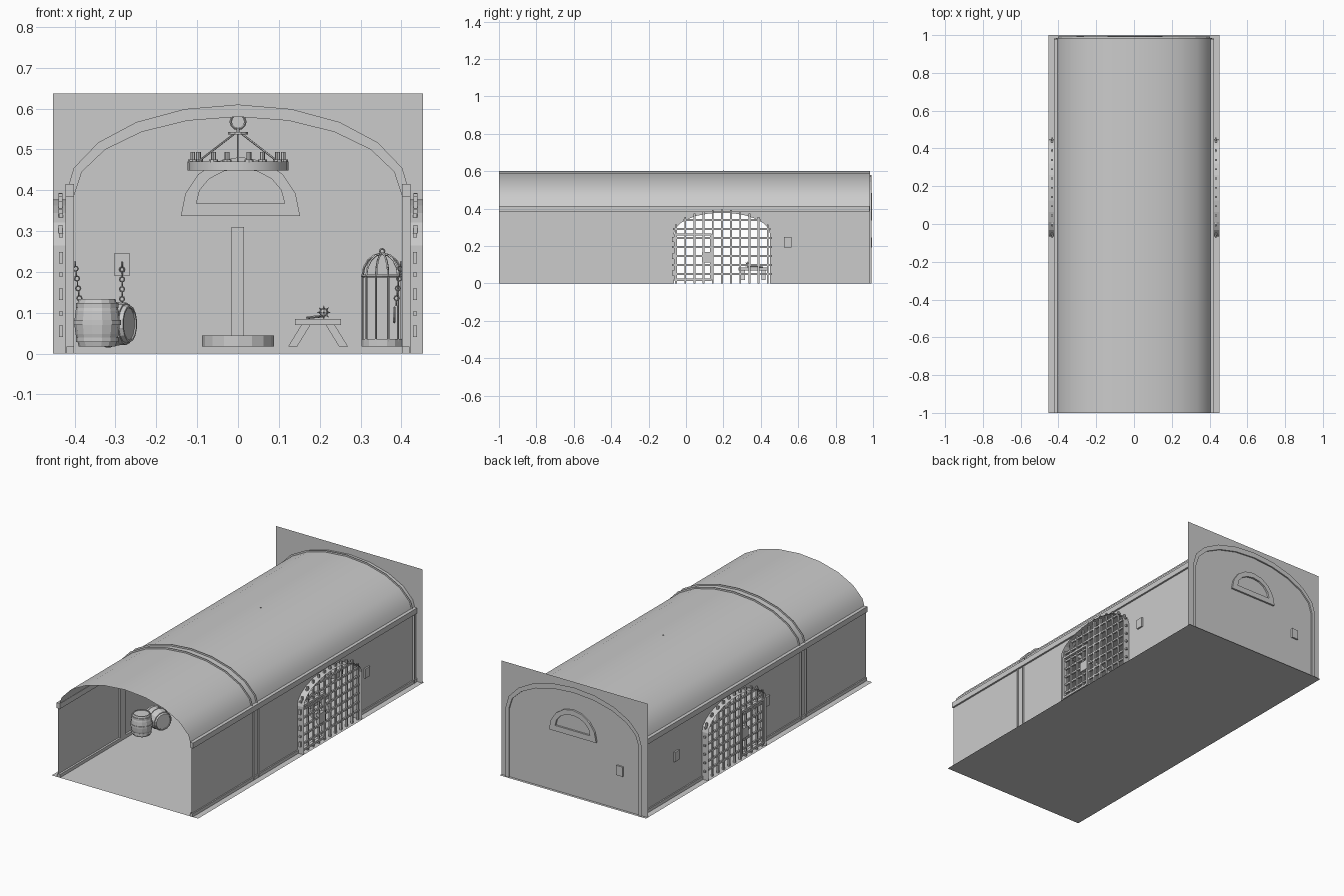
import bpy, bmesh, math
from mathutils import Vector, Matrix

if "Cube" in bpy.data.objects:
    bpy.data.objects.remove(bpy.data.objects["Cube"])
pi = math.pi

def mesh(name, verts, faces, smooth=False):
    me = bpy.data.meshes.new(name)
    me.from_pydata([tuple(v) for v in verts], [], faces)
    ob = bpy.data.objects.new(name, me)
    bpy.context.collection.objects.link(ob)
    if smooth:
        bpy.context.view_layer.objects.active = ob
        ob.select_set(True)
        bpy.ops.object.shade_smooth_by_angle(angle=math.radians(35))
        ob.select_set(False)
    return ob

def strip(name, loops, smooth=False, closed=False):
    n = len(loops[0])
    verts = [v for l in loops for v in l]
    faces = []
    for a in range(len(loops) if closed else len(loops) - 1):
        b = (a + 1) % len(loops)
        for i in range(n - 1):
            faces.append((a*n+i, a*n+i+1, b*n+i+1, b*n+i))
    return mesh(name, verts, faces, smooth)

class Part:
    """Collects simple solids into one object."""
    def __init__(self, name):
        self.name, self.v, self.f = name, [], []
    def add(self, v, f):
        o = len(self.v)
        self.v += [Vector(p) for p in v]
        self.f += [tuple(i + o for i in q) for q in f]
    def box(self, x0, x1, y0, y1, z0, z1):
        self.add([(x, y, z) for x in (x0, x1) for y in (y0, y1) for z in (z0, z1)],
                 [(0,1,3,2), (4,6,7,5), (0,4,5,1), (2,3,7,6), (0,2,6,4), (1,5,7,3)])
    def lathe(self, prof, n, mat):
        v = [mat @ Vector((r*math.cos(2*pi*i/n), r*math.sin(2*pi*i/n), z))
             for r, z in prof for i in range(n)]
        f = [(k*n+i, k*n+(i+1) % n, (k+1)*n+(i+1) % n, (k+1)*n+i)
             for k in range(len(prof)-1) for i in range(n)]
        f += [tuple(reversed(range(n))), tuple(range((len(prof)-1)*n, len(prof)*n))]
        self.add(v, f)
    def rod(self, a, b, r, n=6, r2=None):
        a, b = Vector(a), Vector(b)
        m = Matrix.Translation(a) @ (b-a).to_track_quat('Z', 'Y').to_matrix().to_4x4()
        self.lathe([(r, 0), (r if r2 is None else r2, (b-a).length)], n, m)
    def ring(self, c, R, r, rot, n=10, m=4, sz=1):
        M = Matrix.Translation(c) @ rot
        v = []
        for i in range(n):
            for j in range(m):
                d = R + r*math.cos(2*pi*j/m)
                v.append(M @ Vector((d*math.cos(2*pi*i/n), sz*d*math.sin(2*pi*i/n), r*math.sin(2*pi*j/m))))
        self.add(v, [(i*m+j, (i+1) % n*m+j, (i+1) % n*m+(j+1) % m, i*m+(j+1) % m)
                     for i in range(n) for j in range(m)])
    def done(self, smooth=False):
        return mesh(self.name, self.v, self.f, smooth)

def section(w, top, y, spring=.385, foot=0.0, n=10):
    arch = [(w*math.cos(pi*i/n), y, spring + (top-spring)*math.sin(pi*i/n)) for i in range(n+1)]
    return [(w, y, foot)] + arch + [(-w, y, foot)]

# Floor, back wall and vault
mesh("floor", [(-.453,-1,0), (.453,-1,0), (.453,1,0), (-.453,1,0)], [(0,1,2,3)])
mesh("back_wall", [(-.453,.985,0), (.453,.985,0), (.453,.985,.637), (-.453,.985,.637)], [(0,1,2,3)])
strip("vault", [section(.413, .6, y)[1:-1] for y in (-1, .985)], True)

# Side walls with arched gateways
GY, GW, GS, GT = .192, .257, .265, .378
def gate_top(y):
    return GS + (GT-GS)*math.sqrt(max(0, 1-((y-GY)/GW)**2))
arch = [(GY-GW, 0)] + [(GY-GW*math.cos(pi*i/12), GS+(GT-GS)*math.sin(pi*i/12)) for i in range(13)] + [(GY+GW, 0)]
outline = [(-1, 0)] + arch + [(.985, 0), (.985, .385), (-1, .385)]
for s, side in ((1, "right"), (-1, "left")):
    mesh(side + "_wall", [(s*.413, y, z) for y, z in outline], [tuple(range(len(outline)))])
    strip(side + "_gate_jamb", [[(x*s, y, z) for y, z in arch] for x in (.402, .453)])
    p = Part(side + "_cornice")
    p.box(s*.402, s*.423, -1, .98, .385, .415)
    p.done()
    p = Part(side + "_skirting")
    p.box(s*.402, s*.42, -1, GY-GW, 0, .018)
    p.box(s*.402, s*.42, GY+GW, .985, 0, .018)
    p.done()
    # Gate lattice, door frame and lock
    p = Part(side + "_gate_bars")
    for i in range(11):
        y = GY - .245 + i*.049
        p.box(s*.430, s*.440, y-.005, y+.005, 0, gate_top(y)+.016)
    for k in range(7):
        z = .05 + k*.048
        h = GW if z <= GS else GW*math.sqrt(max(0, 1-((z-GS)/(GT-GS))**2))
        p.box(s*.428, s*.438, GY-h-.01, GY+h+.01, z-.005, z+.005)
    p.done()
    p = Part(side + "_gate_door")
    for z in (.02, .262):
        p.box(s*.425, s*.443, -.062, .137, z-.006, z+.006)
    for y in (-.058, .133):
        p.box(s*.425, s*.443, y-.006, y+.006, .02, .262)
    p.box(s*.422, s*.446, .085, .137, .112, .168)
    for z in (.055, .145, .235):
        p.box(s*.428, s*.438, -.075, -.05, z-.014, z+.014)
    p.done()

# Vault ribs: open-backed arches that poke through the shell
for name, y0, y1 in (("middle_rib", -.463, -.418), ("rear_rib", .955, .993)):
    strip(name, [section(.423, .61, y0), section(.402, .58, y0),
                 section(.402, .58, y1), section(.423, .61, y1)])

# Half-moon frame on the back wall
def moon(w, z, h, y, n=8):
    p = [(.006+w*math.cos(pi*i/n), y, z+h*math.sin(pi*i/n)) for i in range(n+1)]
    return p + [p[0]]
strip("half_moon_frame", [moon(.146, .337, .145, .995), moon(.146, .337, .145, .965),
                          moon(.108, .368, .085, .965), moon(.108, .368, .085, .995)], closed=True)

# Wall plates with hanging chains and shackles
RX, RY = Matrix.Rotation(pi/2, 4, 'X'), Matrix.Rotation(pi/2, 4, 'Y')
def manacle(name, pos, inward):
    p, c, d = Part(name), Vector(pos), Vector(inward)
    e = Vector((abs(d.y), abs(d.x), 0))*.02 + Vector((abs(d.x), abs(d.y), 0))*.009 + Vector((0, 0, .027))
    p.box(c.x-e.x, c.x+e.x, c.y-e.y, c.y+e.y, c.z-e.z, c.z+e.z)
    for i in range(9):
        q = c + d*(.014+.0015*i) - Vector((0, 0, .012*i))
        p.ring(q, .006, .0018, RX if i % 2 else RY, 8, 4)
    p.ring(c + d*.03 - Vector((0, 0, .125)), .018, .003, RX if d.y else RY, 10, 4)
    p.done()
manacle("right_manacle", (.413, .545, .22), (-1, 0, 0))
manacle("left_rear_manacle", (-.413, .68, .22), (1, 0, 0))
manacle("left_front_manacle", (-.413, -.12, .22), (1, 0, 0))
manacle("back_manacle", (-.284, .985, .218), (0, -1, 0))

# Chandelier
CY = .2
def polar(r, i, n, z, cx=0, cy=CY):
    return Vector((cx+r*math.cos(2*pi*i/n), cy+r*math.sin(2*pi*i/n), z))
strip("chandelier_ring", [[polar(r, i, 24, z) for i in range(25)]
      for r, z in ((.124, .448), (.124, .47), (.108, .47), (.108, .448))], True, True)
p = Part("chandelier_fittings")
for i in range(6):
    p.rod(polar(.116, i+.5, 6, .468), polar(.008, i+.5, 6, .54), .0025, 5)
for i in range(8):
    c = polar(.114, i+.3, 8, .468)
    p.rod(c, c+Vector((0, 0, .008)), .011, 8)
    p.rod(c, c+Vector((0, 0, .026)), .006, 8)
p.rod((0, CY, .537), (0, CY, .543), .024, 10)
p.ring((0, CY, .568), .018, .003, RX, 12)
p.rod((0, CY, .543), (0, CY, .552), .004)
p.rod((0, CY, .58), (0, CY, .603), .004)
p.done()

# Post on a round base
p = Part("post")
p.box(-.016, .015, .765, .795, .04, .31)
p.lathe([(.088, .018), (.088, .045)], 16, Matrix.Translation((0, .78, 0)))
p.done()

# Low table with a spiked mace
p = Part("table")
p.box(.14, .252, .28, .44, .07, .085)
for sx in (-1, 1):
    for y in (.305, .415):
        a, b = .196+sx*.03, .196+sx*.062
        w = .011
        v = [(q+e, y+f, z) for q, z in ((b, .018), (a, .07)) for e, f in ((-w,-w), (w,-w), (w,w), (-w,w))]
        p.add(v, [(3,2,1,0), (4,5,6,7)] + [(i, (i+1) % 4, (i+1) % 4+4, i+4) for i in range(4)])
p.done()
p = Part("mace")
c = Vector((.21, .33, .101))
p.lathe([(.001, -.011), (.009, -.007), (.011, 0), (.009, .007), (.001, .011)], 8, Matrix.Translation(c))
for d in [(x, y, z) for x in (-1, 0, 1) for y in (-1, 0, 1) for z in (-1, 0, 1) if (x, y, z) != (0, 0, 0)]:
    d = Vector(d).normalized()
    p.rod(c+d*.008, c+d*.017, .003, 4, .0005)
p.rod((.207, .335, .092), (.17, .41, .088), .0035, 6)
p.done()

# Barrels
def barrel(name, mat):
    p = Part(name)
    p.lathe([(.040, -.054), (.040, -.058), (.045, -.058), (.053, -.028), (.056, 0),
             (.053, .028), (.045, .058), (.040, .058), (.040, .054)], 14, mat)
    for z, r in ((-.042, .0505), (0, .0567), (.042, .0505)):
        p.lathe([(r, z-.006), (r+.0015, z-.006), (r+.0015, z+.006), (r, z+.006)], 14, mat)
    p.done()
barrel("standing_barrel", Matrix.Translation((-.345, -.36, .076)))
barrel("lying_barrel", Matrix.Translation((-.318, -.255, .073)) @ Matrix.Rotation(-.4, 4, 'Z') @ RY)

# Hanging-style cage
p = Part("cage")
KX, KY = .353, .76
I = Matrix.Identity(4)
p.lathe([(.051, .018), (.051, .036)], 14, Matrix.Translation((KX, KY, 0)))
p.ring((KX, KY, .19), .048, .004, I, 16)
for i in range(10):
    pts = [polar(.048, i, 10, .03, KX, KY)] + [
        polar(.048*math.cos(k*pi/8), i, 10, .19+.055*math.sin(k*pi/8), KX, KY) for k in range(5)]
    for a, b in zip(pts, pts[1:]):
        p.rod(a, b, .0028, 4)
p.ring((KX, KY, .251), .006, .002, RX, 8)
p.done()
